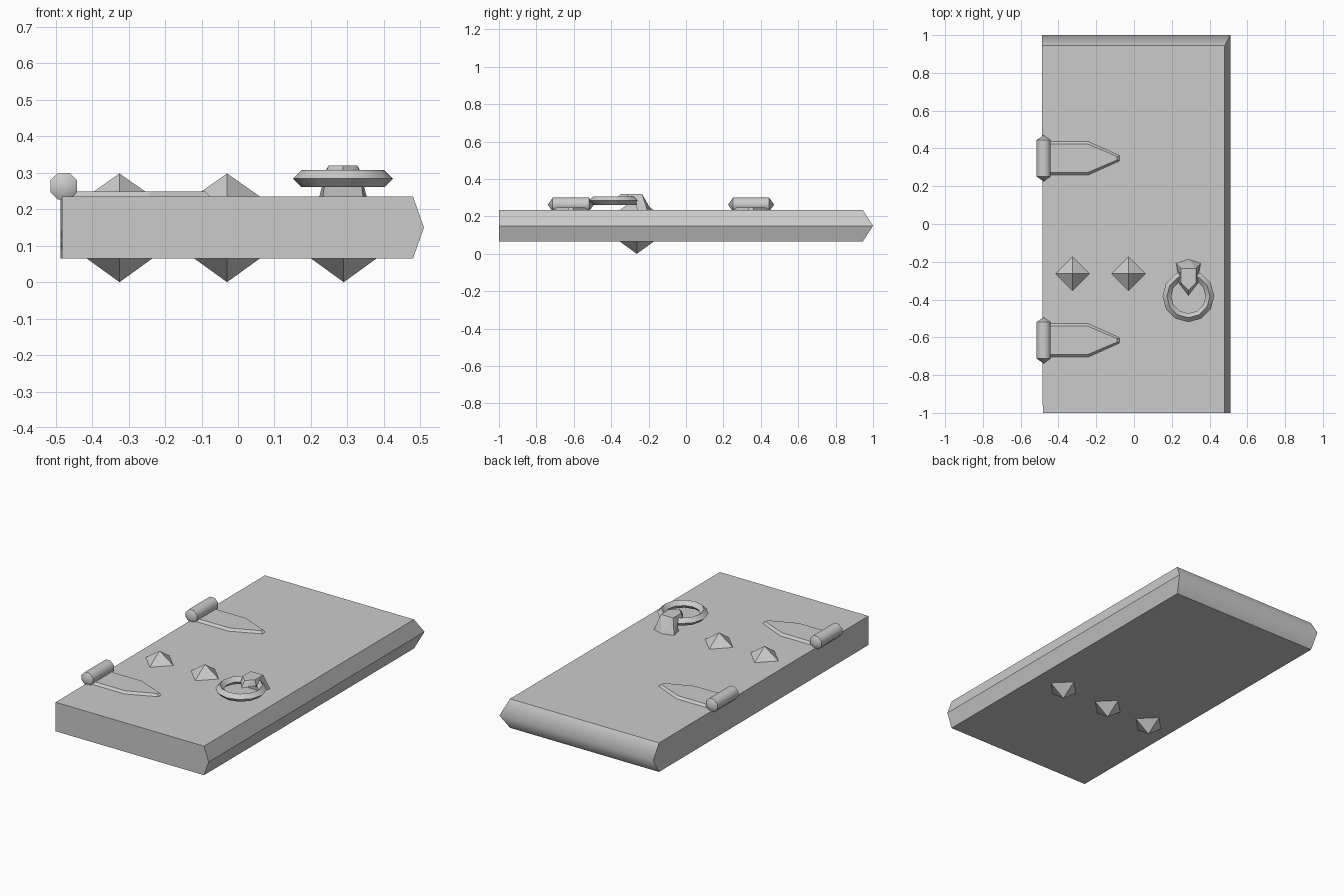
import bpy, bmesh, math
from mathutils import Matrix, Vector

if "Cube" in bpy.data.objects:
    bpy.data.objects.remove(bpy.data.objects["Cube"], do_unlink=True)

GREY = (0.6, 0.6, 0.6, 1)
grey = bpy.data.materials.new("plain grey")
grey.use_nodes = True
grey.diffuse_color = GREY
grey.node_tree.nodes["Principled BSDF"].inputs["Base Color"].default_value = GREY

BOTTOM, MID, TOP = 0.065, 0.15, 0.235


def finish(name, bm, smooth_angle=None):
    bmesh.ops.recalc_face_normals(bm, faces=bm.faces)
    mesh = bpy.data.meshes.new(name)
    bm.to_mesh(mesh)
    bm.free()
    mesh.materials.append(grey)
    ob = bpy.data.objects.new(name, mesh)
    bpy.context.collection.objects.link(ob)
    if smooth_angle:
        bpy.ops.object.select_all(action='DESELECT')
        ob.select_set(True)
        bpy.context.view_layer.objects.active = ob
        bpy.ops.object.shade_smooth_by_angle(angle=math.radians(smooth_angle))
    return ob


def loft(bm, rings):
    """Skin a stack of equal-sized point rings and cap both ends."""
    loops = [[bm.verts.new(p) for p in ring] for ring in rings]
    for a, b in zip(loops, loops[1:]):
        n = len(a)
        for i in range(n):
            j = (i + 1) % n
            bm.faces.new((a[i], a[j], b[j], b[i]))
    bm.faces.new(loops[0])
    bm.faces.new(loops[-1])


def hull(bm, points):
    result = bmesh.ops.convex_hull(bm, input=[bm.verts.new(p) for p in points])
    loose = [g for g in result["geom_interior"] if isinstance(g, bmesh.types.BMVert)]
    bmesh.ops.delete(bm, geom=loose, context='VERTS')


# Door slab, with pointed edges along the latch side and the back end
def outline(right, back, z):
    return [(-0.483, -1, z), (right, -1, z), (right, back, z), (-0.487, back, z)]


bm = bmesh.new()
loft(bm, [outline(0.48, 0.945, BOTTOM), outline(0.51, 1.0, MID), outline(0.48, 0.945, TOP)])
bmesh.ops.recalc_face_normals(bm, faces=bm.faces)
rounded = [f for f in bm.faces if f.normal.y > 0.5]
for f in rounded:
    f.smooth = True
for e in bm.edges:
    e.smooth = all(f in rounded for f in e.link_faces)
finish("door_slab", bm)


# Pyramid studs on both faces
def stud(name, x, z, direction):
    bm = bmesh.new()
    base = [bm.verts.new((x + dx * 0.09, -0.263 + dy * 0.09, z))
            for dx, dy in ((1, 0), (0, 1), (-1, 0), (0, -1))]
    tip = bm.verts.new((x, -0.263, z + direction))
    for i in range(4):
        bm.faces.new((base[i], base[(i + 1) % 4], tip))
    bm.faces.new(base)
    finish(name, bm)


for i, x in enumerate((-0.325, -0.03, 0.29)):
    stud(f"lower_stud_{i + 1}", x, BOTTOM, -0.065)
    if i < 2:
        stud(f"upper_stud_{i + 1}", x, TOP, 0.063)


# Hinges: a pin with cone ends and a tapering bevelled strap
def hinge(name, y):
    bm = bmesh.new()
    spin = Matrix.Rotation(math.pi / 2, 4, 'X') @ Matrix.Rotation(math.pi / 8, 4, 'Z')
    place = Matrix.Translation((-0.478, y, 0.263))
    bmesh.ops.create_cone(bm, cap_ends=False, segments=8, radius1=0.04, radius2=0.04,
                          depth=0.194, matrix=place @ spin)
    for side in (-1, 1):
        loop = [v for v in bm.verts if (v.co.y - y) * side > 0.09]
        tip = bm.verts.new((-0.478, y + side * 0.123, 0.263))
        for e in [e for e in bm.edges if all(v in loop for v in e.verts)]:
            bm.faces.new((*e.verts, tip))
    finish(name + "_pin", bm, 46)

    bm = bmesh.new()

    def strap(inset, z):
        half = [(-0.46, 0.089 - inset), (-0.243 - inset * 0.3, 0.089 - inset),
                (-0.076 - inset, 0.014 - inset * 0.4)]
        return ([(x, y + d, z) for x, d in half]
                + [(x, y - d, z) for x, d in reversed(half)])

    loft(bm, [strap(0, TOP), strap(0.013, 0.248)])
    finish(name + "_strap", bm)


hinge("back_hinge", 0.348)
hinge("front_hinge", -0.616)

# Pull ring
bm = bmesh.new()
sections = []
STEPS = 12
for i in range(STEPS):
    a = math.tau * i / STEPS
    out = Vector((math.cos(a), math.sin(a), 0))
    sections.append([bm.verts.new(Vector((0.288, -0.382, 0.284)) + out * (0.114 + r) + Vector((0, 0, h)))
                     for r, h in ((0.023, 0), (0, 0.023), (-0.023, 0), (0, -0.023))])
for i in range(STEPS):
    a, b = sections[i], sections[(i + 1) % STEPS]
    for k in range(4):
        m = (k + 1) % 4
        bm.faces.new((a[k], b[k], b[m], a[m]))
finish("pull_ring", bm, 40)


# Hooked post that holds the ring
def mirrored(points):
    return [(0.288 + s * dx, y, z) for dx, y, z in points for s in (-1, 1) if dx or s > 0]


bm = bmesh.new()
hull(bm, mirrored([(0, -0.187, TOP), (0.065, -0.208, TOP), (0.055, -0.262, TOP),
                   (0.04, -0.235, 0.32), (0.045, -0.27, 0.31)]))
finish("post_neck", bm)
bm = bmesh.new()
hull(bm, mirrored([(0.04, -0.235, 0.32), (0.04, -0.31, 0.32), (0, -0.35, 0.32),
                   (0.05, -0.24, 0.285), (0.05, -0.315, 0.29), (0, -0.38, 0.285)]))
finish("post_hook", bm)
